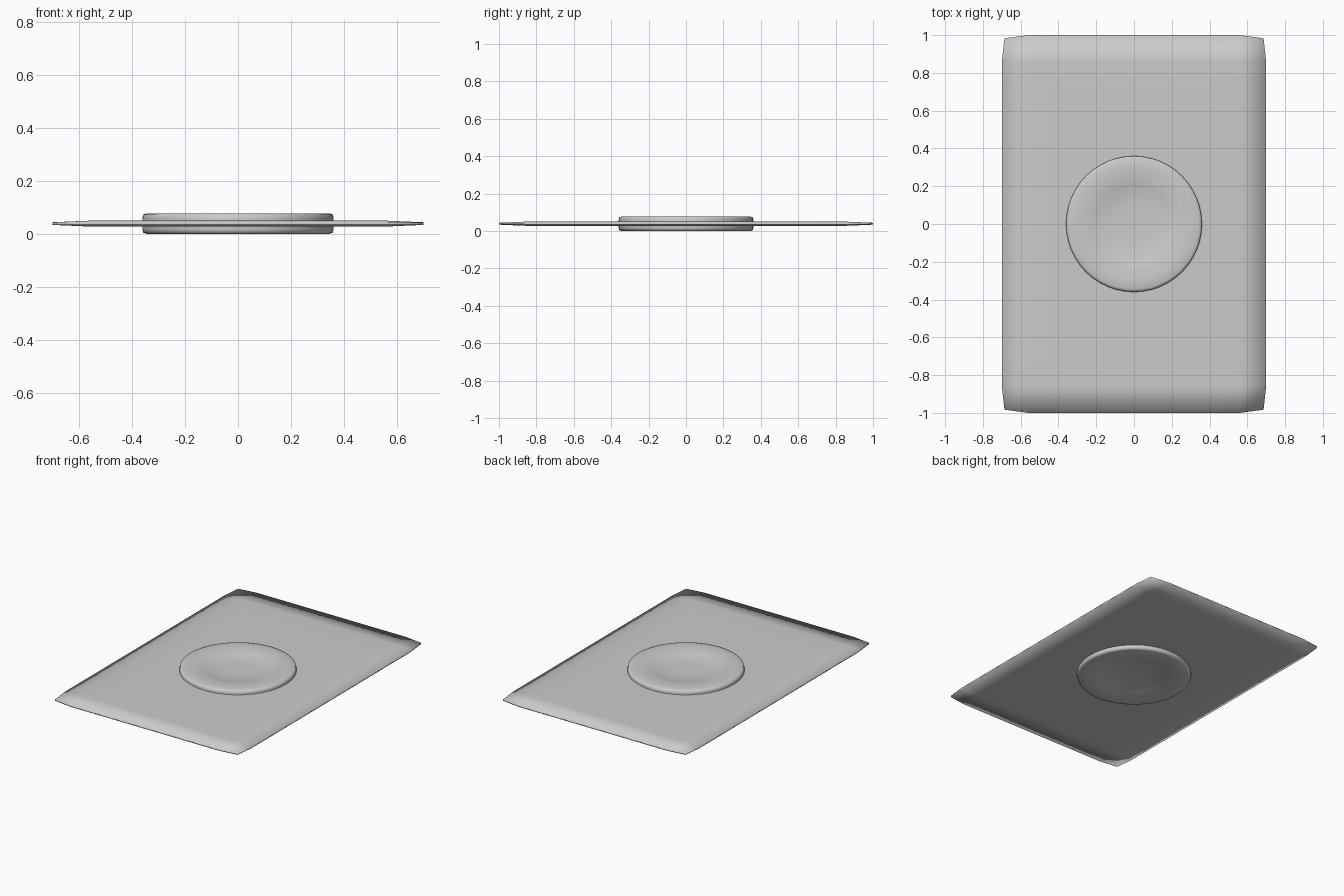
import bpy, bmesh, math

if "Cube" in bpy.data.objects:
    bpy.data.objects.remove(bpy.data.objects["Cube"])

ZC = 0.039  # mid height of the model


def finish(name, bm):
    bmesh.ops.remove_doubles(bm, verts=bm.verts, dist=1e-5)
    bmesh.ops.recalc_face_normals(bm, faces=bm.faces)
    me = bpy.data.meshes.new(name)
    bm.to_mesh(me)
    bm.free()
    for p in me.polygons:
        p.use_smooth = True
    ob = bpy.data.objects.new(name, me)
    bpy.context.collection.objects.link(ob)
    return ob


# Thin rectangular sheet, tapering at the rim, with slightly clipped corners
NX, NY = 10, 14
bm = bmesh.new()
for side in (1, -1):
    grid = []
    for j in range(NY + 1):
        row = []
        for i in range(NX + 1):
            x, y = -0.7 + 1.4 * i / NX, -1 + 2 * j / NY
            rim_x, rim_y = i in (0, NX), j in (0, NY)
            if rim_x and rim_y:
                x, y = x * 0.98, y * 0.983
            half = 0.005 if rim_x or rim_y else 0.011
            row.append(bm.verts.new((x, y, ZC + side * half)))
        grid.append(row)
    for j in range(NY):
        for i in range(NX):
            bm.faces.new((grid[j][i], grid[j][i + 1], grid[j + 1][i + 1], grid[j + 1][i]))
border = [e for e in bm.edges if e.is_boundary]
bmesh.ops.bridge_loops(bm, edges=border)
finish("sheet", bm)

# Round disc, dished on both faces
top = [(0, 0.016), (0.10, 0.0165), (0.17, 0.021), (0.21, 0.030), (0.25, 0.037),
       (0.30, 0.039), (0.345, 0.0385), (0.357, 0.034), (0.36, 0.022)]
profile = top + [(r, -z) for r, z in reversed(top)]
bm = bmesh.new()
vs = [bm.verts.new((r, 0, ZC + z)) for r, z in profile]
es = [bm.edges.new(p) for p in zip(vs, vs[1:])]
bmesh.ops.spin(bm, geom=vs + es, cent=(0, 0, 0), axis=(0, 0, 1),
               angle=2 * math.pi, steps=48, use_duplicate=False)
finish("disc", bm)
